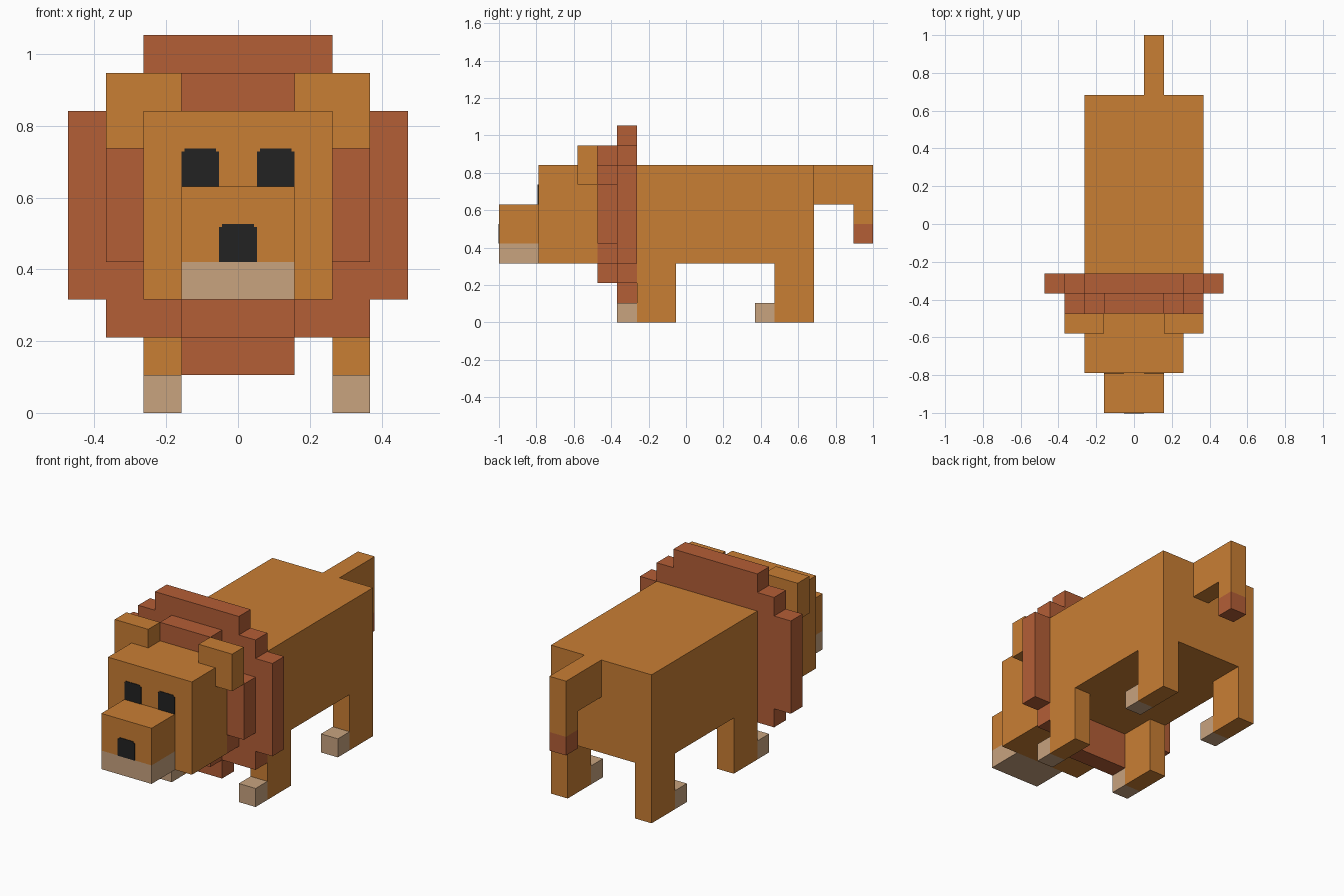
import bpy, bmesh
from mathutils import Vector

if "Cube" in bpy.data.objects:
    bpy.data.objects.remove(bpy.data.objects["Cube"])

U = 2 / 19  # one block; the model is 19 blocks long


def material(name, rgb):
    m = bpy.data.materials.new(name)
    m.diffuse_color = (*rgb, 1)
    m.use_nodes = True
    m.node_tree.nodes["Principled BSDF"].inputs["Base Color"].default_value = m.diffuse_color
    return m


FUR = material("golden_fur", (0.584, 0.209, 0.034))
MANE = material("rust_mane", (0.456, 0.112, 0.037))
CREAM = material("cream", (0.578, 0.366, 0.212))
BLACK = material("black", (0.016, 0.016, 0.016))


def prism(name, outline, axis, start, end, mat, low_mat=None, split_z=None):
    """Extrude an outline (block units) along x or y; optionally recolour below split_z."""
    def place(a, b, depth):
        x, y = (a, depth) if axis == "y" else (depth, a)
        return Vector((x * U, (y - 9.5) * U, b * U))

    bm = bmesh.new()
    face = bm.faces.new([bm.verts.new(place(a, b, start)) for a, b in outline])
    ext = bmesh.ops.extrude_face_region(bm, geom=[face])
    moved = [v for v in ext["geom"] if isinstance(v, bmesh.types.BMVert)]
    shift = place(0, 0, end) - place(0, 0, start)
    bmesh.ops.translate(bm, verts=moved, vec=shift)
    if split_z is not None:
        bmesh.ops.bisect_plane(bm, geom=bm.verts[:] + bm.edges[:] + bm.faces[:],
                               plane_co=(0, 0, split_z * U), plane_no=(0, 0, 1))
        for f in bm.faces:
            f.material_index = int(f.calc_center_median().z < split_z * U)
    bmesh.ops.recalc_face_normals(bm, faces=bm.faces[:])
    mesh = bpy.data.meshes.new(name)
    bm.to_mesh(mesh)
    bm.free()
    for m in (mat, low_mat):
        if m:
            mesh.materials.append(m)
    obj = bpy.data.objects.new(name, mesh)
    bpy.context.collection.objects.link(obj)
    return obj


def box(name, x, y, z, mat, **split):
    outline = [(x[0], z[0]), (x[1], z[0]), (x[1], z[1]), (x[0], z[1])]
    return prism(name, outline, "y", y[0], y[1], mat, **split)


def stepped(rows):
    """Symmetric stair outline from (half width, bottom, top) rows."""
    right = [(w, z) for w, lo, hi in rows for z in (lo, hi)]
    return right + [(-w, z) for w, z in reversed(right)]


# Body and head
box("body", (-2.5, 3.5), (7, 16), (3, 8), FUR)
box("head", (-2.5, 2.5), (2, 5), (3, 8), FUR)
box("snout", (-1.5, 1.5), (0, 2), (3, 6), FUR, low_mat=CREAM, split_z=4)

# Mane: two stepped slabs
prism("mane_back", stepped([(1.5, 1, 2), (3.5, 2, 3), (4.5, 3, 8), (3.5, 8, 9), (2.5, 9, 10)]),
      "y", 6, 7, MANE)
prism("mane_front", stepped([(1.5, 2, 3), (2.5, 3, 4), (3.5, 4, 7), (2.5, 7, 8), (1.5, 8, 9)]),
      "y", 5, 6, MANE)

# Ears
for side, x in (("left", -3.5), ("right", 1.5)):
    box(f"ear_{side}", (x, x + 2), (4, 5), (7, 9), FUR)

# Legs and paws
for side, x in (("left", -2.5), ("right", 2.5)):
    for end, y in (("front", 7), ("back", 14)):
        box(f"{end}_leg_{side}", (x, x + 1), (y, y + 2), (0, 3), FUR)
        box(f"{end}_paw_{side}", (x, x + 1), (y - 1, y), (0, 1), CREAM)

# Hanging tail with a dark tuft
prism("tail", [(16, 6), (18, 6), (18, 4), (19, 4), (19, 8), (16, 8)], "x", 0.5, 1.5,
      FUR, low_mat=MANE, split_z=5)


# Eyes and nose: thin plates with nicked upper corners
def plate(name, cx, y, z):
    n = 0.08
    outline = [(cx + a, z + b) for a, b in stepped([(0.5, 0, 1 - n), (0.5 - n, 1 - n, 1)])]
    prism(name, outline, "y", y - 0.03, y, BLACK)


plate("eye_left", -1, 2, 6)
plate("eye_right", 1, 2, 6)
plate("nose", 0, 0, 4)
